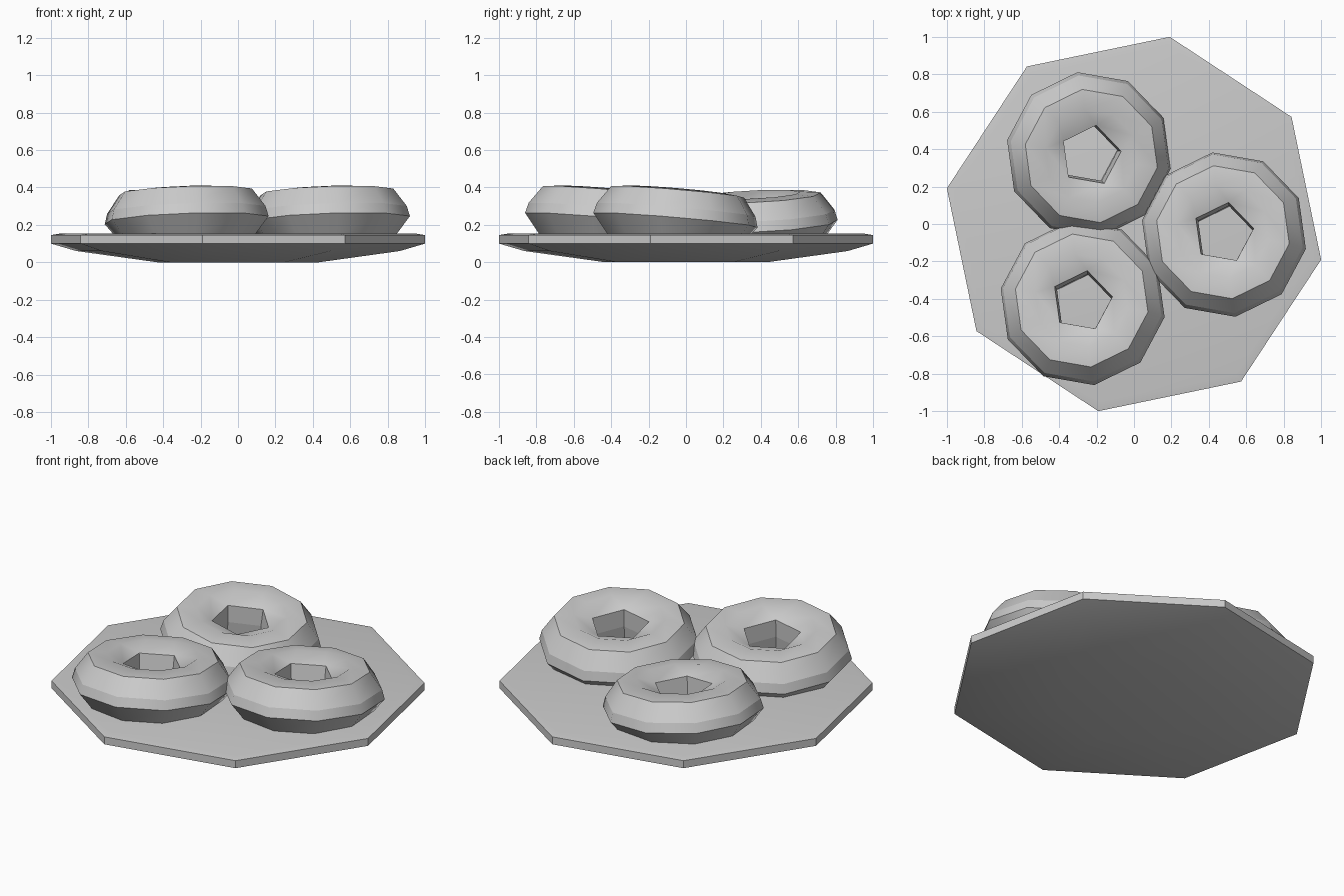
import bpy, bmesh
from math import cos, sin, radians
from mathutils import Vector

if "Cube" in bpy.data.objects:
    bpy.data.objects.remove(bpy.data.objects["Cube"])


def lathe(name, rings, phase, caps=False):
    """Join (sides, radius, z) rings; a ring may have half the sides of its neighbour."""
    bm = bmesh.new()
    loops = []
    for n, r, z in rings:
        # ten-sided rings straddle the corners of the five-sided ones
        start = phase - 18 if n == 10 else phase
        loops.append([bm.verts.new((r * cos(radians(start + 360 * i / n)),
                                    r * sin(radians(start + 360 * i / n)), z))
                      for i in range(n)])
    for a, b in zip(loops, loops[1:]):
        na, nb = len(a), len(b)
        if na == nb:
            for i in range(na):
                j = (i + 1) % na
                bm.faces.new((a[i], a[j], b[j], b[i]))
        elif na > nb:
            for i in range(nb):
                p, q, s = a[2 * i], a[2 * i + 1], a[(2 * i + 2) % na]
                bm.faces.new((p, q, b[i]))
                bm.faces.new((q, s, b[(i + 1) % nb], b[i]))
        else:
            for i in range(na):
                p, q, s = b[2 * i], b[2 * i + 1], b[(2 * i + 2) % nb]
                bm.faces.new((a[i], q, p))
                bm.faces.new((a[i], a[(i + 1) % na], s, q))
    if caps:
        bm.faces.new(loops[0][::-1])
        bm.faces.new(loops[-1])
    mesh = bpy.data.meshes.new(name)
    bm.to_mesh(mesh)
    bm.free()
    obj = bpy.data.objects.new(name, mesh)
    bpy.context.collection.objects.link(obj)
    obj.select_set(True)
    bpy.context.view_layer.objects.active = obj
    return obj


# Eight-sided plate with a sloping underside
lathe("plate", [(8, 0.44, 0), (8, 0.88, 0.06), (8, 1.018, 0.10),
                (8, 1.018, 0.145), (8, 0.97, 0.153)], -10.8, caps=True)

# Ring buns: dough below, icing above, each leaning on the plate
dough = [(5, 0.155, 0.0), (5, 0.16, -0.09), (10, 0.36, -0.125),
         (10, 0.445, -0.02), (10, 0.43, 0.035)]
icing = [(10, 0.43, 0.035), (10, 0.36, 0.132), (10, 0.25, 0.143),
         (5, 0.165, 0.10), (5, 0.155, 0.0)]
buns = {
    "back": ((-0.24, 0.37, 0.22), (0.09, -0.05, 1)),
    "right": ((0.48, -0.055, 0.245), (-0.035, 0.085, 1)),
    "front": ((-0.275, -0.42, 0.245), (-0.035, 0.085, 1)),
}
for label, (centre, up) in buns.items():
    for part, rings in (("dough", dough), ("icing", icing)):
        obj = lathe(f"{label}_donut_{part}", rings, 80)
        obj.location = centre
        obj.rotation_euler = Vector((0, 0, 1)).rotation_difference(Vector(up)).to_euler()

bpy.ops.object.shade_smooth_by_angle(angle=radians(42))
